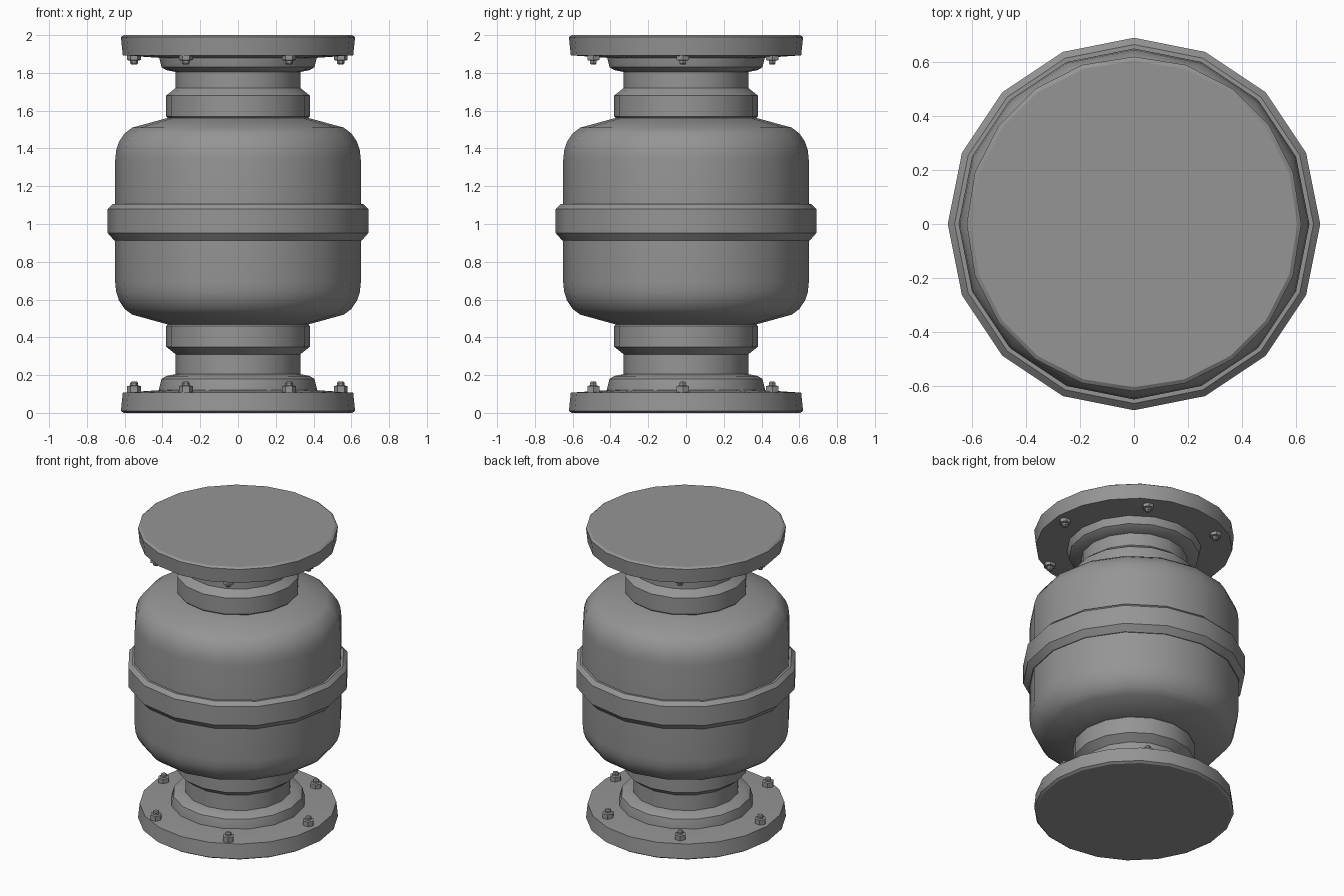
import bpy, bmesh, math

if "Cube" in bpy.data.objects:
    bpy.data.objects.remove(bpy.data.objects["Cube"])

# Dark grey metal shared by every part
metal = bpy.data.materials.new("dark_grey")
metal.diffuse_color = (0.30, 0.30, 0.30, 1)
metal.use_nodes = True
metal.node_tree.nodes["Principled BSDF"].inputs["Base Color"].default_value = metal.diffuse_color


def lathe(name, profile, sides, mirror=None, angle=30):
    """Revolve (radius, z) points about z; mirror = sum of z values for a flipped copy."""
    bm = bmesh.new()
    if mirror is not None:
        profile = [(r, mirror - z) for r, z in profile]
    rings = []
    for r, z in profile:
        if r == 0:
            rings.append([bm.verts.new((0, 0, z))] * sides)
        else:
            rings.append([bm.verts.new((r * math.cos(2 * math.pi * i / sides),
                                        r * math.sin(2 * math.pi * i / sides), z))
                          for i in range(sides)])
    for a, b in zip(rings, rings[1:]):
        for i in range(sides):
            j = (i + 1) % sides
            quad = list(dict.fromkeys((a[i], a[j], b[j], b[i])))
            bm.faces.new(quad)
    bmesh.ops.recalc_face_normals(bm, faces=bm.faces)
    mesh = bpy.data.meshes.new(name)
    bm.to_mesh(mesh)
    bm.free()
    mesh.materials.append(metal)
    obj = bpy.data.objects.new(name, mesh)
    bpy.context.collection.objects.link(obj)
    bpy.ops.object.select_all(action='DESELECT')
    obj.select_set(True)
    bpy.context.view_layer.objects.active = obj
    bpy.ops.object.shade_smooth_by_angle(angle=math.radians(angle))
    return obj


# Main tank: lower half profile reflected to form the upper half
half = [(0, 0.465), (0.36, 0.465), (0.56, 0.52), (0.60, 0.55),
        (0.63, 0.595), (0.645, 0.64), (0.65, 0.69)]
lathe("tank_body", half + [(r, 2.03 - z) for r, z in reversed(half)], 16)

# Raised band around the middle
lathe("middle_band", [(0.64, 0.912), (0.655, 0.912), (0.69, 0.952),
                      (0.69, 1.08), (0.665, 1.105), (0.64, 1.105)], 16)

neck = [(0.37, 0.47), (0.38, 0.46), (0.38, 0.35), (0.33, 0.31), (0.33, 0.10)]
collar = [(0.33, 0.205), (0.38, 0.195), (0.405, 0.18), (0.42, 0.12), (0.42, 0.10)]
flange = [(0, 0), (0.605, 0), (0.62, 0.01), (0.61, 0.107), (0.42, 0.12), (0, 0.12)]
nut = [(0, 0.10), (0.037, 0.10), (0.037, 0.142), (0.021, 0.145),
       (0.021, 0.158), (0.014, 0.166), (0, 0.166)]

for end, neck_sum, collar_sum, flange_sum in (("lower", None, None, None),
                                              ("upper", 2.03, 2.01, 2.0)):
    # Neck with collar and end flange
    lathe(end + "_neck", neck, 16, neck_sum)
    lathe(end + "_collar", collar, 16, collar_sum)
    lathe(end + "_flange", flange, 20, flange_sum)
    # Ring of six bolts, slightly off centre
    for k in range(6):
        a = k * math.pi / 3
        bolt = lathe(f"{end}_bolt_{k + 1}", nut, 6, collar_sum)
        bolt.location = (0.547 * math.cos(a) - 0.003, 0.547 * math.sin(a) - 0.017, 0)
        bolt.rotation_euler[2] = a
